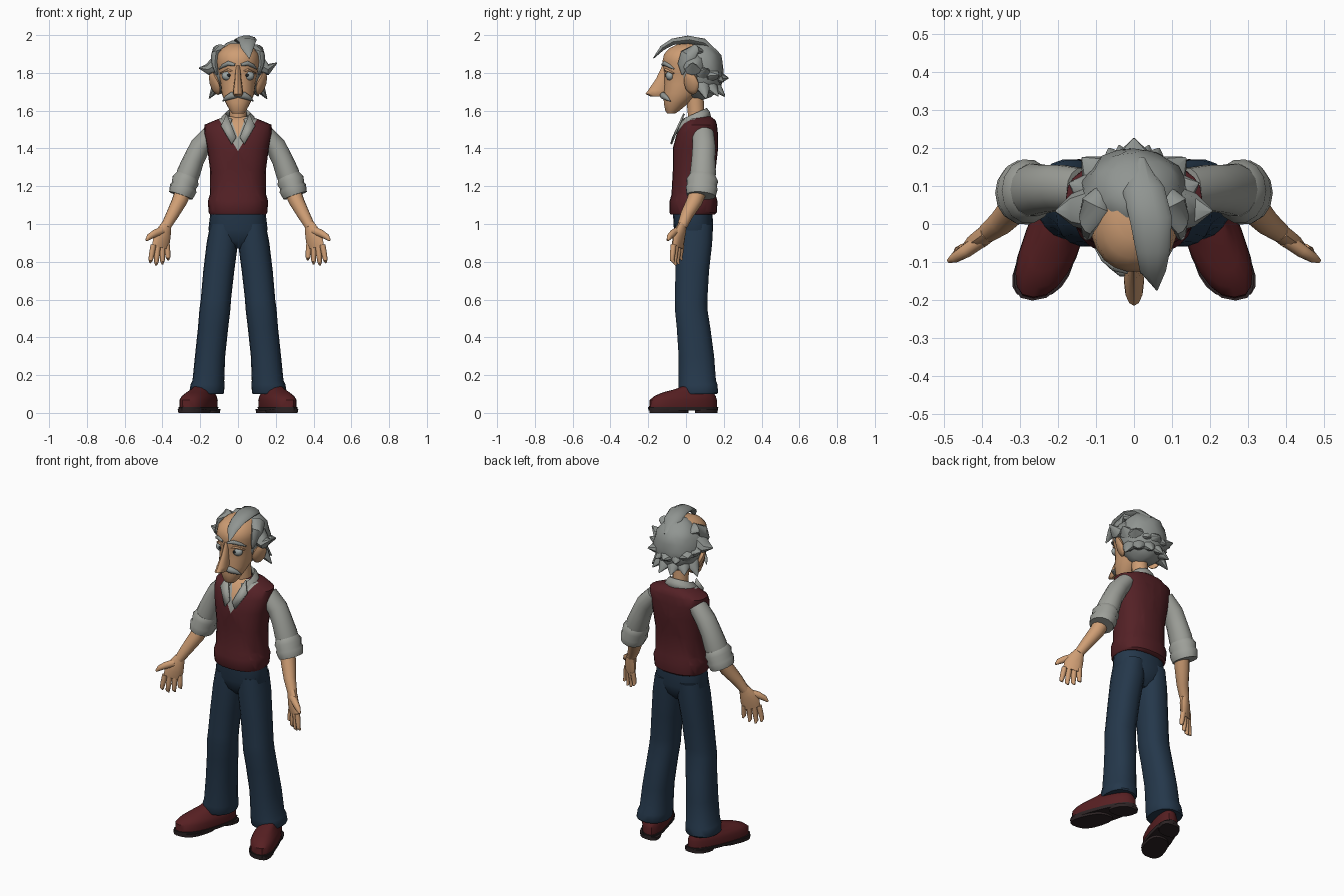
import bpy, bmesh, random
from math import cos, sin, tau, radians, copysign
from mathutils import Vector, Matrix, Euler

random.seed(4)
cube = bpy.data.objects.get("Cube")
if cube:
    bpy.data.objects.remove(cube, do_unlink=True)


def material(name, *rgb):
    mat = bpy.data.materials.new(name)
    mat.diffuse_color = (*rgb, 1)
    mat.use_nodes = True
    shader = next(n for n in mat.node_tree.nodes if n.type == 'BSDF_PRINCIPLED')
    shader.inputs["Base Color"].default_value = (*rgb, 1)
    shader.inputs["Roughness"].default_value = .8
    return mat


SKIN = material("warm skin", .62, .34, .175)
HAIR = material("grey hair", .28, .3, .285)
SHIRT = material("pale grey shirt", .34, .35, .32)
VEST = material("burgundy wool", .088, .015, .019)
DENIM = material("navy trousers", .018, .039, .07)
LEATHER = material("oxblood leather", .095, .014, .016)
RUBBER = material("dark sole", .026, .017, .018)
EYE = material("eye white", .36, .4, .39)
PUPIL = material("dark pupil", .015, .018, .02)
built = []


def finish(bm, name, mats, pair=False, thickness=0):
    """Turn a bmesh into one object, or into a mirrored left and right pair."""
    for prefix in (("left_", "right_") if pair else ("",)):
        if prefix == "right_":
            bmesh.ops.scale(bm, vec=(-1, 1, 1), verts=bm.verts)
        bmesh.ops.recalc_face_normals(bm, faces=bm.faces)
        mesh = bpy.data.meshes.new(prefix + name)
        bm.to_mesh(mesh)
        for mat in mats:
            mesh.materials.append(mat)
        obj = bpy.data.objects.new(prefix + name, mesh)
        bpy.context.collection.objects.link(obj)
        if thickness:
            obj.modifiers.new("thickness", 'SOLIDIFY').thickness = thickness
        built.append(obj)
    bm.free()


def skin_rings(rings, sides, power=2, cap=True):
    """Join cross-sections given as centre and two half-axes."""
    bm = bmesh.new()
    bend = lambda t: copysign(abs(t) ** (2 / power), t)
    loops = [[bm.verts.new(c + u * bend(cos(tau * i / sides)) + v * bend(sin(tau * i / sides)))
              for i in range(sides)] for c, u, v in rings]
    for low, high in zip(loops, loops[1:]):
        for i in range(sides):
            j = (i + 1) % sides
            bm.faces.new((low[i], low[j], high[j], high[i]))
    if cap:
        bm.faces.new(loops[0])
        bm.faces.new(loops[-1])
    return bm


def stack(sections, sides=18, power=2, cap=True):
    """Level sections: height, centre y, half width, half depth, optional centre x."""
    rings = [(Vector((s[4] if len(s) > 4 else 0, s[1], s[0])),
              Vector((s[2], 0, 0)), Vector((0, s[3], 0))) for s in sections]
    return skin_rings(rings, sides, power, cap)


def tube(points, radii, hint=(1, 0, 0), sides=12):
    """Sections square to a path; hint sets the direction of the first radius."""
    pts, rings = [Vector(p) for p in points], []
    for i, p in enumerate(pts):
        along = (pts[min(i + 1, len(pts) - 1)] - pts[max(i - 1, 0)]).normalized()
        u = Vector(hint) - along * Vector(hint).dot(along)
        u.normalize()
        rings.append((p, u * radii[i][0], along.cross(u) * radii[i][1]))
    return skin_rings(rings, sides)


def ball(loc, size, turn=(0, 0, 0), detail=2):
    bm = bmesh.new()
    place = Matrix.LocRotScale(Vector(loc), Euler(turn), Vector(size))
    bmesh.ops.create_icosphere(bm, subdivisions=detail, radius=1, matrix=place)
    return bm


# Shoes: splayed outwards, wider at the toe, with a separate heel and tread
def splay(bm):
    for v in bm.verts:
        v.co.x = .2 + v.co.x * (1 - .6 * v.co.y) - .33 * v.co.y
    return bm


for name, y, depth in (("shoe_heel", .107, .06), ("shoe_tread", -.09, .105)):
    finish(splay(stack([(0, y, .068, depth), (.02, y, .072, depth)], 18, 2.6)), name, [RUBBER], True)
finish(splay(stack([(.012, -.015, .074, .184), (.03, -.015, .077, .186)], 20, 2.5)),
       "shoe_sole", [RUBBER], True)
finish(splay(stack([(.03, -.015, .073, .18), (.068, -.014, .076, .178), (.09, -.005, .068, .162),
                    (.108, .01, .055, .135), (.125, .04, .047, .1), (.15, .07, .04, .065)], 20, 2.4)),
       "shoe_upper", [LEATHER], True)

# Trousers: flared legs joined by a hip block
finish(stack([(.1, .065, .088, .1, .166), (.108, .065, .092, .106, .166), (.15, .064, .09, .104, .161),
              (.17, .06, .084, .1, .157), (.3, .055, .08, .095, .148), (.45, .04, .08, .09, .132),
              (.55, .027, .082, .087, .122), (.6, .027, .08, .087, .117), (.75, .033, .082, .09, .102),
              (.9, .04, .083, .1, .083), (1.0, .043, .072, .1, .075)], 18, 2.3),
       "trouser_leg", [DENIM], True)
finish(stack([(.87, .04, .035, .05), (.91, .04, .12, .088), (.97, .04, .157, .104),
              (1.07, .035, .145, .105)], 20, 2.4), "trouser_hips", [DENIM])

# Knitted vest with the open neck cut into the chest
vest = stack([(1.05, .035, .148, .116), (1.06, .038, .155, .125), (1.12, .04, .16, .127),
              (1.155, .04, .149, .117), (1.28, .043, .147, .113), (1.4, .05, .163, .12),
              (1.48, .06, .18, .109), (1.525, .07, .178, .094), (1.55, .076, .12, .08),
              (1.57, .075, .065, .055)], 24, 2.4)
necklines = [(1.385, .6), (1.455, .36)]
for apex, slope in necklines:
    for side in (1, -1):
        bmesh.ops.bisect_plane(vest, geom=vest.verts[:] + vest.edges[:] + vest.faces[:],
                               plane_co=(0, 0, apex), plane_no=(side, 0, -slope))
for face in vest.faces:
    c = face.calc_center_median()
    for index, (apex, slope) in enumerate(necklines, 1):
        if c.y < .05 and abs(c.x) < slope * (c.z - apex):
            face.material_index = index
finish(vest, "vest", [VEST, SHIRT, SKIN])

# Neck and shirt collar, higher at the back
finish(stack([(1.48, .062, .05, .05), (1.56, .055, .044, .044), (1.7, .045, .046, .048)], 14),
       "neck", [SKIN])
collar = stack([(1.52, .035, .106, .1), (1.56, .038, .09, .087), (1.585, .042, .066, .068),
                (1.565, .042, .054, .055)], 24, cap=False)
for v in collar.verts:
    v.co.z += .45 * (v.co.y - .045)
gap = [f for f in collar.faces if f.calc_center_median().y < 0 and abs(f.calc_center_median().x) < .045]
bmesh.ops.delete(collar, geom=gap, context='FACES')
finish(collar, "collar_band", [SHIRT], thickness=.008)
flap = bmesh.new()
flap.faces.new([flap.verts.new(p) for p in
                ((.01, -.073, 1.46), (.034, -.083, 1.425), (.09, -.045, 1.52), (.06, -.015, 1.585))])
finish(flap, "collar_flap", [SHIRT], True, .01)

# Sleeves with rolled cuffs
finish(tube([(.14, .09, 1.48), (.2, .095, 1.41), (.235, .092, 1.34), (.262, .09, 1.27), (.28, .085, 1.22)],
            [(.048, .058), (.055, .062), (.056, .064), (.062, .07), (.058, .066)], sides=14),
       "sleeve", [SHIRT], True)
finish(tube([(.268, .088, 1.255), (.278, .086, 1.23), (.286, .084, 1.203), (.29, .083, 1.188), (.303, .08, 1.15)],
            [(.06, .07), (.073, .085), (.066, .08), (.073, .086), (.065, .077)], sides=14),
       "sleeve_cuff", [SHIRT], True)

# Forearms and hands, palms forward and thumbs outward
across = Vector((.85, -.5, 0))
finish(tube([(.28, .075, 1.2), (.31, .045, 1.12), (.347, .005, 1.05), (.383, -.022, .985)],
            [(.046, .046), (.041, .042), (.034, .034), (.027, .026)]), "forearm", [SKIN], True)
palm_end = Vector((.412, -.045, .875))
finish(tube([(.378, -.018, 1), (.392, -.03, .96), (.404, -.04, .92), palm_end],
            [(.027, .023), (.043, .025), (.053, .024), (.05, .016)], across), "palm", [SKIN], True)
for i, label in enumerate(("little", "ring", "middle", "index")):
    root = palm_end + across * (i - 1.5) * .028 + Vector((0, 0, .015))
    reach = (.08, .102, .108, .095)[i]
    lean = Vector((.09 * (i - 1), -.1, -1)) * reach
    tip = root + lean + Vector((0, .012, 0))
    finish(tube([root, root + lean * .5, root + lean * .85, tip],
                [(.015, .015), (.015, .014), (.012, .012), (.005, .005)], across),
           label + "_finger", [SKIN], True)
finish(tube([(.4, -.042, .965), (.44, -.07, .95), (.47, -.088, .932), (.486, -.097, .913)],
            [(.022, .02), (.02, .018), (.016, .014), (.006, .006)], across), "thumb", [SKIN], True)

# Head, long nose and ears
finish(stack([(1.585, -.078, .03, .022), (1.6, -.072, .043, .038), (1.64, -.052, .065, .066),
              (1.69, -.025, .087, .095), (1.74, 0, .092, .115), (1.8, .015, .105, .13),
              (1.86, .015, .117, .141), (1.9, .015, .11, .132), (1.93, .018, .085, .108),
              (1.955, .02, .045, .06)], 22, 2.15), "head", [SKIN])
finish(stack([(1.84, -.105, .011, .02), (1.77, -.118, .017, .04), (1.71, -.143, .026, .056),
              (1.688, -.156, .026, .059), (1.675, -.147, .018, .04)], 12), "nose", [SKIN])
finish(ball((.124, .028, 1.745), (.018, .044, .064), (0, .3, -.5)), "ear", [SKIN], True)

# Eyes, lids, brows and moustache
finish(ball((.054, -.084, 1.785), (.034, .024, .027)), "eye", [EYE], True)
finish(ball((.049, -.106, 1.787), (.009, .004, .01)), "pupil", [PUPIL], True)
finish(tube([(.018, -.106, 1.806), (.052, -.106, 1.817), (.092, -.066, 1.797)],
            [(.004, .006), (.007, .009), (.004, .006)], (0, 0, 1)), "eyelid", [SKIN], True)
finish(tube([(.016, -.124, 1.843), (.05, -.112, 1.851), (.078, -.09, 1.838), (.1, -.064, 1.82)],
            [(.007, .008), (.013, .012), (.01, .01), (.003, .003)], (0, 0, 1)), "eyebrow", [HAIR], True)
finish(tube([(0, -.124, 1.684), (.033, -.122, 1.68), (.06, -.104, 1.667), (.082, -.082, 1.65)],
            [(.014, .015), (.019, .016), (.013, .012), (.002, .002)], (0, 0, 1)),
       "moustache", [HAIR], True)

# Hair: a rough cap that sinks into the head at the brow
cap = ball((0, .072, 1.815), (.138, .128, .155), detail=3)
for v in cap.verts:
    v.co += v.normal * random.uniform(-.005, .008)
finish(cap, "hair_cap", [HAIR])
finish(tube([(.075, .11, 1.9), (.1, .05, 1.925), (.122, .01, 1.89), (.122, -.015, 1.84), (.11, -.02, 1.79)],
            [(.005, .005), (.04, .026), (.044, .022), (.03, .016), (.004, .004)], (0, 1, 0), 10),
       "temple_hair", [HAIR], True)
finish(tube([(.02, .17, 1.9), (.025, .09, 1.962), (.045, .01, 1.976), (.05, -.07, 1.965),
             (.05, -.125, 1.932), (.06, -.172, 1.878)],
            [(.01, .01), (.055, .022), (.055, .022), (.045, .018), (.034, .014), (.003, .003)], sides=10),
       "forelock", [HAIR])


def tuft(name, angle, root_z, tip_z, reach, width, height):
    out = Vector((cos(angle), sin(angle), 0))
    spot = lambda r, z: Vector((0, .045, z)) + out * r
    path = [spot(.05, root_z + .05), spot(reach * .5, root_z + .035), spot(reach * .78, root_z),
            spot(reach, tip_z)]
    finish(tube(path, [(width, height), (width, height), (width * .7, height * .6), (.003, .003)],
                (-out.y, out.x, 0), 8), name, [HAIR])


# Broad flicked locks round the sides and back, then the nape
for i in range(9):
    angle = radians(-3 + 23.25 * i)
    tuft("side_lock", angle, 1.815 - .045 * sin(angle),
         1.835 - .075 * sin(angle) + random.uniform(-.015, .015),
         .205 - .025 * sin(angle) - .015 * (i % 2), .062, .05)
for i in range(6):
    angle = radians(22 + 27.2 * i)
    tuft("nape_lock", angle, 1.715, 1.67 + random.uniform(-.012, .018), .165, .05, .042)

# Smooth shading with crisp edges
bpy.ops.object.select_all(action='DESELECT')
for obj in built:
    obj.select_set(True)
bpy.context.view_layer.objects.active = built[0]
bpy.ops.object.shade_smooth_by_angle(angle=radians(40))
